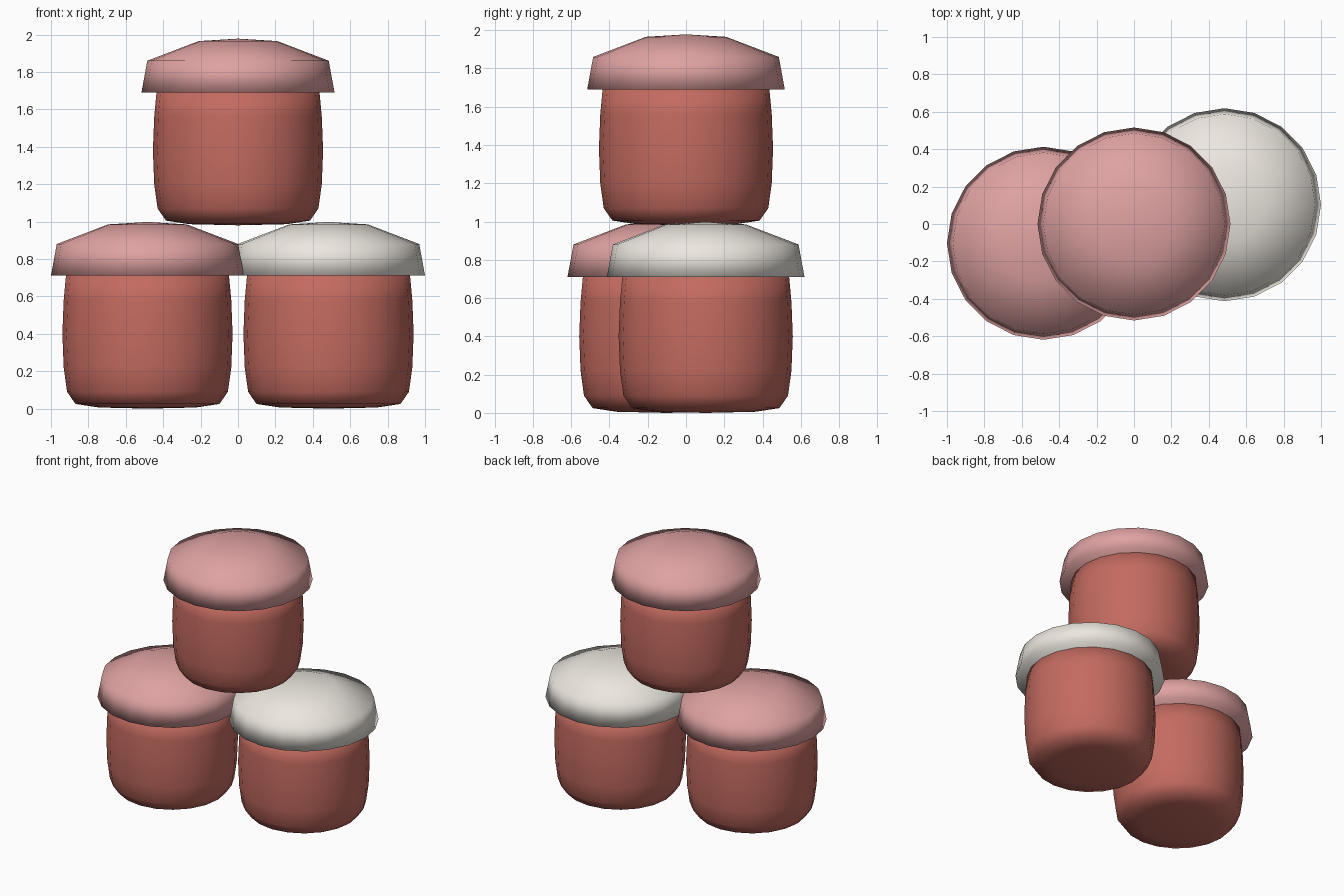
import bpy, bmesh, math

if "Cube" in bpy.data.objects:
    bpy.data.objects.remove(bpy.data.objects["Cube"])

SIDES = 20


def material(name, rgb):
    m = bpy.data.materials.new(name)
    m.diffuse_color = (*rgb, 1)
    m.use_nodes = True
    m.node_tree.nodes["Principled BSDF"].inputs["Base Color"].default_value = m.diffuse_color
    return m


def lathe(name, profile, location, mat):
    """Spin an (r, z) profile into a smooth closed solid; r = 0 makes a pole."""
    bm = bmesh.new()
    rings = []
    for r, z in profile:
        if r == 0:
            rings.append([bm.verts.new((0, 0, z))] * SIDES)
        else:
            rings.append([bm.verts.new((r * math.cos(2 * math.pi * i / SIDES),
                                        r * math.sin(2 * math.pi * i / SIDES), z))
                          for i in range(SIDES)])
    for a, b in zip(rings, rings[1:]):
        for i in range(SIDES):
            j = (i + 1) % SIDES
            corners = list(dict.fromkeys((a[i], a[j], b[j], b[i])))
            bm.faces.new(corners).smooth = True
    bmesh.ops.recalc_face_normals(bm, faces=bm.faces)
    mesh = bpy.data.meshes.new(name)
    bm.to_mesh(mesh)
    bm.free()
    mesh.materials.append(mat)
    ob = bpy.data.objects.new(name, mesh)
    ob.location = location
    bpy.context.collection.objects.link(ob)
    return ob


clay = material("clay", (0.55, 0.147, 0.117))
pink = material("pink", (0.74, 0.36, 0.36))
cream = material("cream", (0.84, 0.80, 0.74))

# Slightly bulging pot with a rounded foot
POT = [(0, 0), (0.26, 0.006), (0.385, 0.025), (0.43, 0.09), (0.448, 0.22),
       (0.455, 0.40), (0.448, 0.58), (0.435, 0.72), (0, 0.73)]
# Domed lid with flared skirt
LID = [(0, 0.998), (0.21, 0.985), (0.485, 0.88), (0.516, 0.711), (0, 0.711)]

# Two pots side by side, one stacked on top
jars = [("left", (-0.484, -0.103, 0), pink),
        ("right", (0.484, 0.103, 0), cream),
        ("top", (0, 0, 0.98), pink)]
for side, loc, lid_mat in jars:
    lathe(side + "_pot", POT, loc, clay)
    lathe(side + "_lid", LID, loc, lid_mat)
